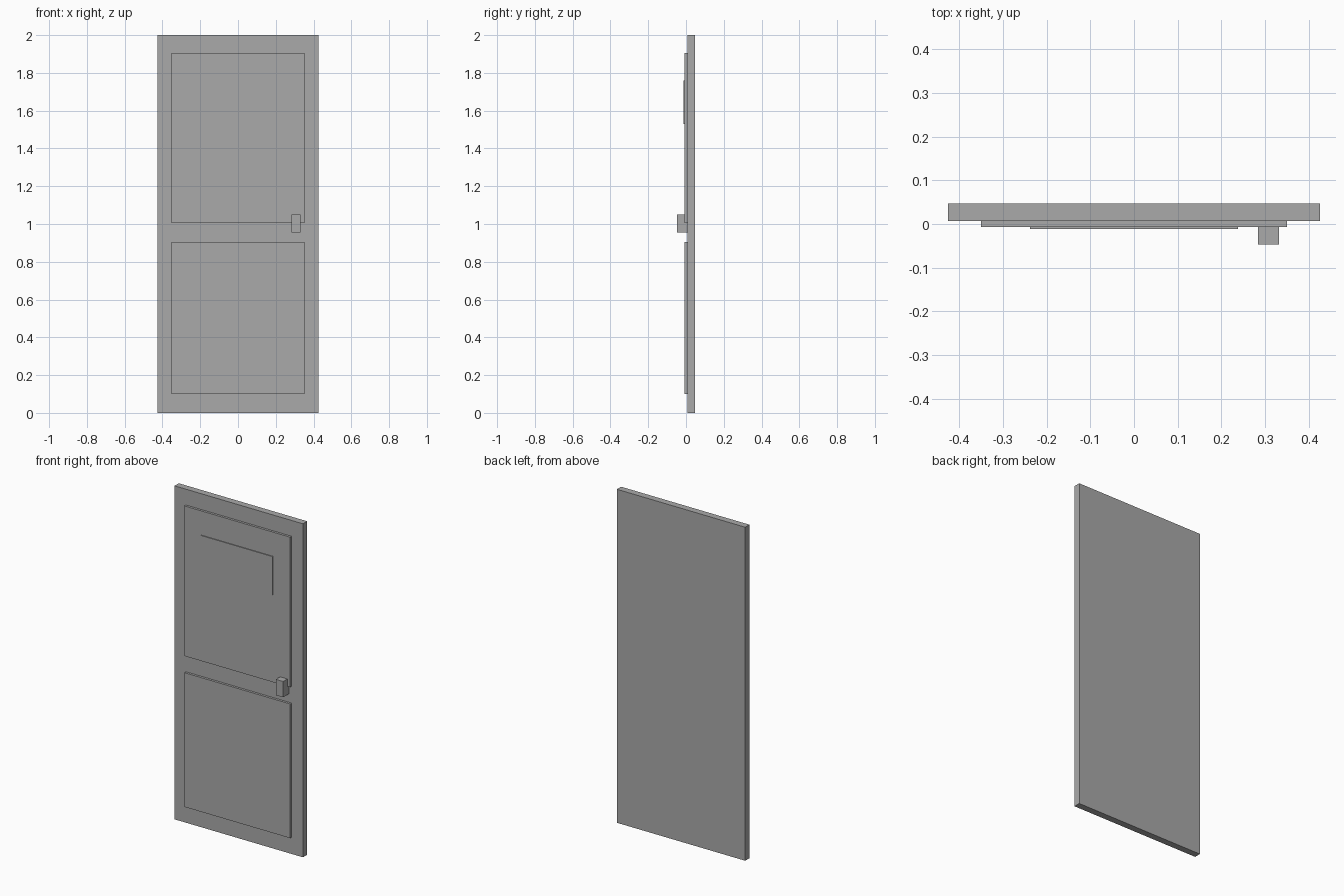
import bpy
import bmesh
from mathutils import Matrix, Vector

cube = bpy.data.objects.get("Cube")
if cube:
    bpy.data.objects.remove(cube, do_unlink=True)

# Single painted finish
grey = bpy.data.materials.new("plain_grey")
grey.use_nodes = True
colour = (0.4, 0.4, 0.4, 1)
grey.diffuse_color = colour
grey.node_tree.nodes["Principled BSDF"].inputs["Base Color"].default_value = colour


def box(name, x, y, z):
    """Flat-faced box spanning the given (low, high) range on each axis."""
    spans = (x, y, z)
    centre = Vector([(a + b) / 2 for a, b in spans])
    size = Vector([b - a for a, b in spans])
    bm = bmesh.new()
    bmesh.ops.create_cube(bm, size=1, matrix=Matrix.Diagonal(size).to_4x4())
    mesh = bpy.data.meshes.new(name)
    bm.to_mesh(mesh)
    bm.free()
    mesh.materials.append(grey)
    obj = bpy.data.objects.new(name, mesh)
    obj.location = centre
    bpy.context.collection.objects.link(obj)


# Depths, from the back of the door to the front of the handle
back, door_front, panel_front, plate_front, handle_front = 0.047, 0.007, -0.007, -0.012, -0.047

# Door leaf
box("door_leaf", (-0.426, 0.426), (door_front, back), (0, 2))

# Raised panels
for name, z in (("lower_panel", (0.1, 0.905)), ("upper_panel", (1.005, 1.905))):
    box(name, (-0.351, 0.351), (panel_front, door_front), z)

# Thin plate on the upper panel
box("upper_plate", (-0.238, 0.238), (plate_front, panel_front), (1.53, 1.76))

# Handle block
box("handle", (0.284, 0.332), (handle_front, door_front), (0.955, 1.05))
